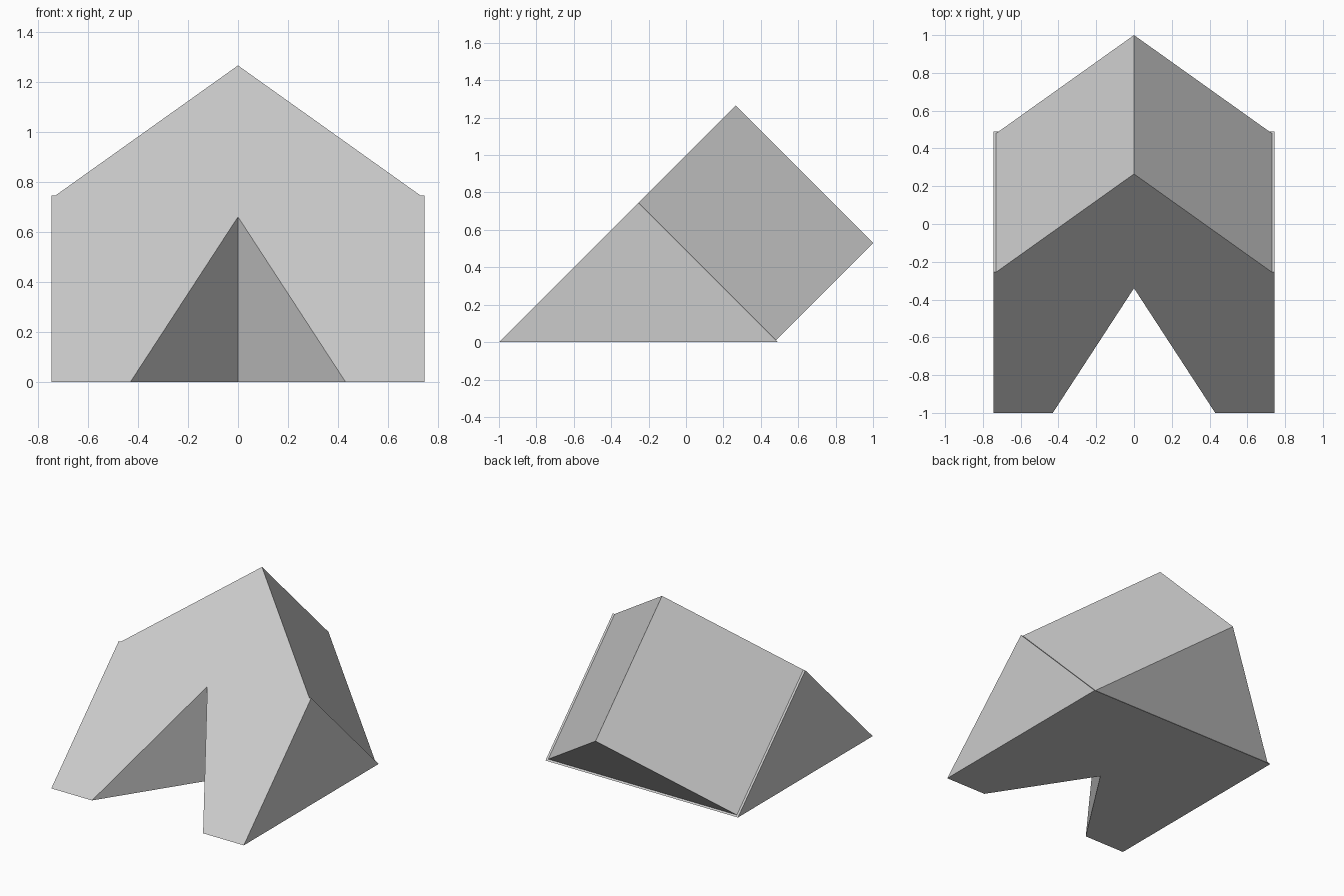
import bpy, bmesh
from mathutils import Vector

default = bpy.data.objects.get("Cube")
if default:
    bpy.data.objects.remove(default, do_unlink=True)

# Single light grey material
grey = bpy.data.materials.new("light_grey")
grey.use_nodes = True
colour = (0.6, 0.6, 0.6, 1)
grey.diffuse_color = colour
grey.node_tree.nodes["Principled BSDF"].inputs["Base Color"].default_value = colour


def prism(name, profile, sweep):
    """Closed flat-shaded prism: a planar profile swept along a vector."""
    bm = bmesh.new()
    face = bm.faces.new([bm.verts.new(p) for p in profile])
    swept = bmesh.ops.extrude_face_region(bm, geom=[face], use_keep_orig=True)["geom"]
    verts = [v for v in swept if isinstance(v, bmesh.types.BMVert)]
    bmesh.ops.translate(bm, verts=verts, vec=Vector(sweep))
    bmesh.ops.recalc_face_normals(bm, faces=bm.faces)
    mesh = bpy.data.meshes.new(name)
    bm.to_mesh(mesh)
    bm.free()
    mesh.materials.append(grey)
    obj = bpy.data.objects.new(name, mesh)
    bpy.context.collection.objects.link(obj)
    return obj


half = 0.745        # half width of the base, also its ridge height
eave = 0.73         # half width of the roof

# Triangular base wedge, running across the width
base = prism("base_wedge",
             [(-half, -1, 0), (-half, half - 1, half), (-half, 2 * half - 1, 0)],
             (2 * half, 0, 0))

# Gabled roof, leaning back at 45 degrees from the base
prism("gabled_roof",
      [(-eave, half - 1, half), (eave, half - 1, half), (0, 0.265, 1.265)],
      (0, 0.735, -0.735))

# Vertical V-shaped entrance cut through the front of the base
grow = 1.5
tip, depth, mouth = -0.34, 0.66, 0.43
cutter = prism("entrance_cutter",
               [(0, tip, -0.2),
                (mouth * grow, tip - depth * grow, -0.2),
                (-mouth * grow, tip - depth * grow, -0.2)],
               (0, 0, 1.4))
cutter.hide_render = True
cutter.hide_viewport = True
cut = base.modifiers.new("entrance", 'BOOLEAN')
cut.operation = 'DIFFERENCE'
cut.solver = 'EXACT'
cut.object = cutter

# Apply the cut, then drop the helper
bpy.context.view_layer.update()
graph = bpy.context.evaluated_depsgraph_get()
result = bpy.data.meshes.new_from_object(base.evaluated_get(graph))
base.modifiers.clear()
base.data = result
bpy.data.objects.remove(cutter, do_unlink=True)
